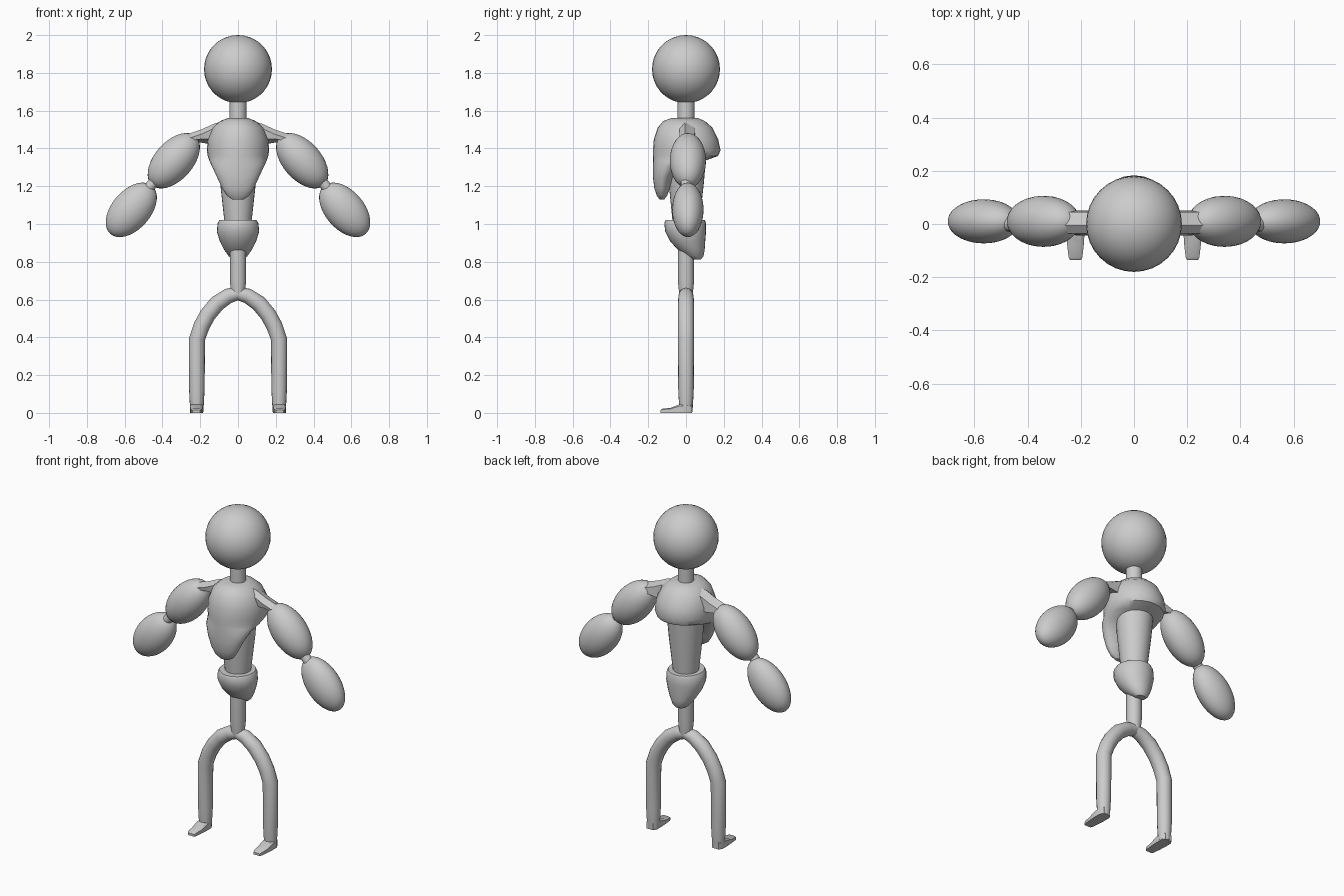
import bpy, bmesh
from math import sin, cos, pi, radians
from mathutils import Vector, Matrix

if "Cube" in bpy.data.objects:
    bpy.data.objects.remove(bpy.data.objects["Cube"])


def finish(name, bm, mirror=False, angle=40):
    bmesh.ops.recalc_face_normals(bm, faces=bm.faces)
    me = bpy.data.meshes.new(name)
    bm.to_mesh(me)
    bm.free()
    ob = bpy.data.objects.new(name, me)
    bpy.context.collection.objects.link(ob)
    bpy.ops.object.select_all(action='DESELECT')
    ob.select_set(True)
    bpy.context.view_layer.objects.active = ob
    bpy.ops.object.shade_smooth_by_angle(angle=radians(angle))
    if mirror:
        ob.modifiers.new("Mirror", 'MIRROR').use_clip = False
    return ob


def loft(name, rings, mirror=False, angle=40):
    """Skin a list of equal-length point rings and cap both ends."""
    bm = bmesh.new()
    loops = [[bm.verts.new(p) for p in r] for r in rings]
    n = len(loops[0])
    for a, b in zip(loops, loops[1:]):
        for i in range(n):
            j = (i + 1) % n
            bm.faces.new((a[i], a[j], b[j], b[i]))
    bm.faces.new(loops[0])
    bm.faces.new(loops[-1])
    return finish(name, bm, mirror, angle)


def body(name, sections, n=28):
    """Sections: (z, half width, front y, back y)."""
    rings = []
    for z, w, y0, y1 in sections:
        c, d = (y0 + y1) / 2, (y1 - y0) / 2
        rings.append([(w * cos(2 * pi * i / n), c + d * sin(2 * pi * i / n), z) for i in range(n)])
    return loft(name, rings)


def tube(name, path, n=16):
    """Mirrored tube along an xz path of (x, z, radius)."""
    pts = [Vector((x, 0, z)) for x, z, r in path]
    rings = []
    for k, p in enumerate(pts):
        t = (pts[min(k + 1, len(pts) - 1)] - pts[max(k - 1, 0)]).normalized()
        side = Vector((t.z, 0, -t.x))
        r = path[k][2]
        rings.append([p + r * (side * cos(2 * pi * i / n) + Vector((0, sin(2 * pi * i / n), 0)))
                      for i in range(n)])
    return loft(name, rings, True)


def ellipsoid(name, centre, radii, tilt=0, mirror=False):
    bm = bmesh.new()
    m = Matrix.Translation(centre) @ Matrix.Rotation(radians(tilt), 4, 'Y') @ Matrix.Diagonal((*radii, 1))
    bmesh.ops.create_uvsphere(bm, u_segments=32, v_segments=18, radius=1, matrix=m)
    return finish(name, bm, mirror)


# Head and neck
ellipsoid("head", (0, 0, 1.82), (0.18, 0.18, 0.18))
body("neck", [(1.50, 0.045, -0.045, 0.045), (1.68, 0.045, -0.045, 0.045)])

# Chest with the breastplate sweeping down in front
body("chest", [(1.56, 0.055, -0.08, 0.065), (1.545, 0.095, -0.12, 0.10), (1.51, 0.135, -0.15, 0.14),
               (1.45, 0.16, -0.17, 0.17), (1.39, 0.165, -0.175, 0.183), (1.36, 0.16, -0.175, 0.17),
               (1.335, 0.152, -0.175, 0.10), (1.31, 0.14, -0.175, 0.0), (1.25, 0.112, -0.175, -0.06),
               (1.19, 0.085, -0.168, -0.085), (1.15, 0.06, -0.155, -0.10), (1.13, 0.03, -0.14, -0.115)])

# Tapered waist and cup-shaped pelvis
body("waist", [(0.98, 0.068, -0.068, 0.068), (1.22, 0.095, -0.092, 0.095), (1.38, 0.108, -0.10, 0.108)])
body("pelvis", [(1.02, 0.098, -0.108, 0.10), (1.005, 0.108, -0.115, 0.106), (0.96, 0.112, -0.11, 0.106),
                (0.91, 0.097, -0.085, 0.102), (0.865, 0.074, -0.045, 0.099), (0.83, 0.05, 0.0, 0.093),
                (0.813, 0.03, 0.03, 0.08)])
body("lower_stem", [(0.63, 0.036, -0.036, 0.036), (0.70, 0.043, -0.043, 0.043), (0.92, 0.043, -0.043, 0.043)])

# Shoulder blades linking the chest to the arms
loft("shoulder_blade",
     [[(x, -0.03, z0), (x, 0.05, z0 - drop), (x, 0.045, z1 - 0.02), (x, -0.005, z1), (x, -0.035, z1 - 0.025)]
      for x, z0, z1, drop in ((0.06, 1.44, 1.55, 0.03), (0.13, 1.45, 1.53, 0.03),
                              (0.19, 1.45, 1.502, 0.02), (0.27, 1.44, 1.475, 0.0))], True, 30)

# Arms
ellipsoid("upper_arm", (0.34, 0.01, 1.335), (0.174, 0.096, 0.102), 48.5, True)
ellipsoid("forearm", (0.565, 0.01, 1.075), (0.169, 0.083, 0.103), 49, True)
tube("elbow", [(0.42, 1.25, 0.028), (0.50, 1.16, 0.028)])

# Arched legs
tube("leg", [(0.0, 0.632, 0.035), (0.05, 0.62, 0.04), (0.11, 0.58, 0.043), (0.16, 0.52, 0.043),
             (0.193, 0.46, 0.043), (0.217, 0.39, 0.043), (0.218, 0.12, 0.041), (0.218, 0.045, 0.037),
             (0.218, 0.005, 0.034)])

# Wedge feet
loft("foot",
     [[(0.22 - w, y, 0), (0.22 + w, y, 0), (0.22 + w, y, h * 0.8), (0.22 + w * 0.7, y, h),
       (0.22 - w * 0.7, y, h), (0.22 - w, y, h * 0.8)]
      for y, w, h in ((0.032, 0.022, 0.045), (0.01, 0.034, 0.05), (-0.035, 0.034, 0.045),
                      (-0.08, 0.031, 0.027), (-0.125, 0.026, 0.022), (-0.136, 0.02, 0.014))], True, 30)
